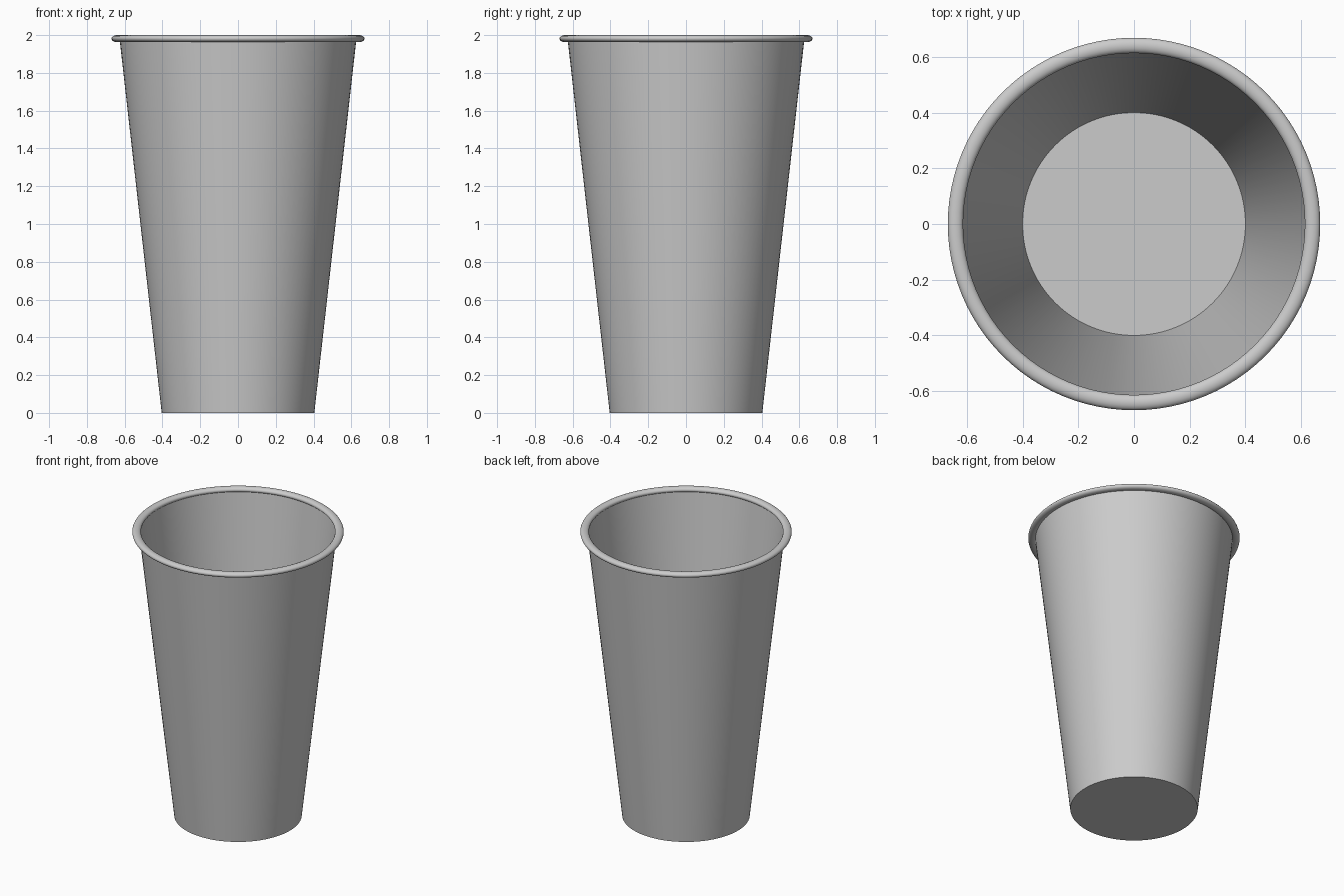
import bpy, bmesh, math

if "Cube" in bpy.data.objects:
    bpy.data.objects.remove(bpy.data.objects["Cube"])

SIDES = 96

grey = bpy.data.materials.new("light_grey")
grey.diffuse_color = (0.6, 0.6, 0.6, 1)
grey.use_nodes = True
grey.node_tree.nodes["Principled BSDF"].inputs["Base Color"].default_value = grey.diffuse_color


def lathe(name, profile, closed=False):
    """Spin an (r, z) profile around z; points with r = 0 close on the axis."""
    bm = bmesh.new()
    verts = [bm.verts.new((r, 0, z)) for r, z in profile]
    edges = [bm.edges.new(p) for p in zip(verts, verts[1:])]
    if closed:
        edges.append(bm.edges.new((verts[-1], verts[0])))
    bmesh.ops.spin(bm, geom=verts + edges, axis=(0, 0, 1), cent=(0, 0, 0),
                   angle=math.tau, steps=SIDES, use_duplicate=False)
    bmesh.ops.remove_doubles(bm, verts=bm.verts, dist=0.0002)
    bmesh.ops.recalc_face_normals(bm, faces=bm.faces)
    mesh = bpy.data.meshes.new(name)
    bm.to_mesh(mesh)
    bm.free()
    mesh.materials.append(grey)
    obj = bpy.data.objects.new(name, mesh)
    bpy.context.collection.objects.link(obj)
    bpy.ops.object.select_all(action='DESELECT')
    obj.select_set(True)
    bpy.context.view_layer.objects.active = obj
    bpy.ops.object.shade_smooth_by_angle(angle=math.radians(35))
    return obj


# Thin tapered wall with a flat floor, open at the top
lathe("cup_body", [(0, 0), (0.404, 0), (0.627, 1.98),
                   (0.623, 1.98), (0.401, 0.008), (0, 0.008)])

# Rolled lip: slightly flattened ring around the mouth
lip = [(0.6425 + 0.0275 * math.cos(a), 1.9815 + 0.0185 * math.sin(a))
       for a in (math.tau * i / 16 for i in range(16))]
lathe("rolled_rim", lip, closed=True)
